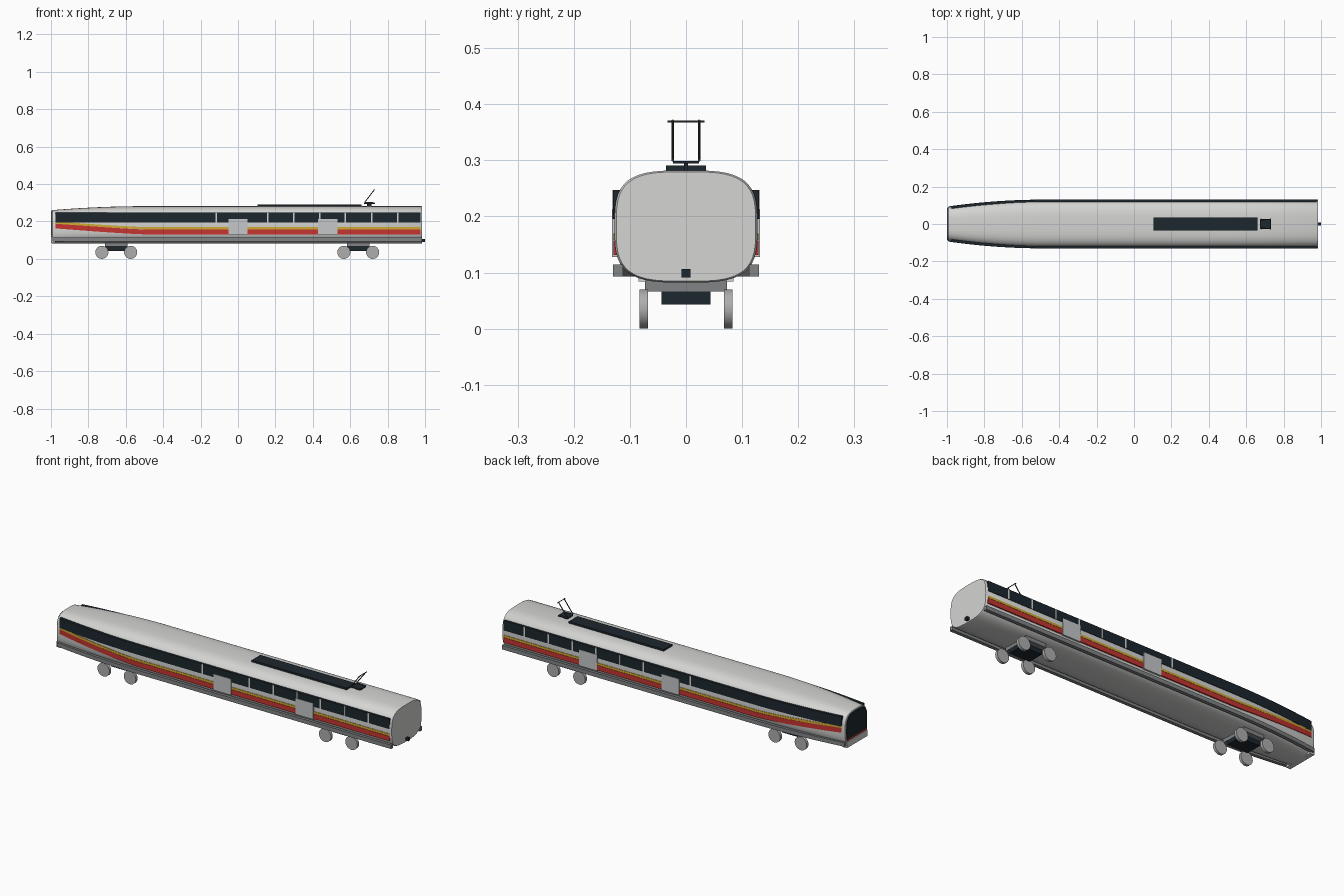
import bpy, bmesh, math
from mathutils import Vector

if "Cube" in bpy.data.objects:
    bpy.data.objects.remove(bpy.data.objects["Cube"])


def material(name, rgb):
    m = bpy.data.materials.new(name)
    m.diffuse_color = (*rgb, 1)
    m.use_nodes = True
    m.node_tree.nodes["Principled BSDF"].inputs["Base Color"].default_value = m.diffuse_color
    return m


SHELL = material("light grey shell", (0.66, 0.66, 0.65))
DARK = material("dark glass", (0.012, 0.02, 0.027))
RED = material("red", (0.56, 0.035, 0.03))
YELLOW = material("yellow", (0.62, 0.4, 0.03))
DOOR = material("door grey", (0.56, 0.57, 0.58))
SKIRT = material("mid grey", (0.22, 0.23, 0.24))
WHEEL = material("wheel grey", (0.42, 0.42, 0.42))
ARM = material("arm grey", (0.06, 0.06, 0.065))

X0, X1, ZB = -0.993, 0.985, 0.082


def ease(x):
    t = min(max((x + 1) / 0.52, 0), 1)
    return 1 - (1 - t) ** 2


def half_width(x):
    return 0.09 + 0.0375 * ease(x)


def section(x, n=48, scale=1.0):
    """Rounded-box outline of the hull at x."""
    top = 0.26 + 0.022 * ease(x)
    zc, h, w, e = (top + ZB) / 2, (top - ZB) / 2, half_width(x), 2 / 3.4
    pts = []
    for i in range(n):
        a = 2 * math.pi * i / n
        c, s = math.cos(a), math.sin(a)
        pts.append(Vector((x, math.copysign(abs(c) ** e, c) * w * scale,
                           zc + math.copysign(abs(s) ** e, s) * h * scale)))
    return pts


def finish(name, bm, mat, smooth=False):
    bmesh.ops.recalc_face_normals(bm, faces=bm.faces)
    me = bpy.data.meshes.new(name)
    bm.to_mesh(me)
    bm.free()
    me.materials.append(mat)
    ob = bpy.data.objects.new(name, me)
    bpy.context.collection.objects.link(ob)
    if smooth:
        bpy.context.view_layer.objects.active = ob
        ob.select_set(True)
        bpy.ops.object.shade_smooth_by_angle(angle=math.radians(35))
        ob.select_set(False)
    return ob


def loft(name, rings, mat, smooth=False):
    bm = bmesh.new()
    vs = [[bm.verts.new(p) for p in r] for r in rings]
    n = len(vs[0])
    for a, b in zip(vs, vs[1:]):
        for i in range(n):
            bm.faces.new((a[i], a[(i + 1) % n], b[(i + 1) % n], b[i]))
    bm.faces.new(vs[0])
    bm.faces.new(vs[-1])
    return finish(name, bm, mat, smooth)


def box(name, x, y, z, mat):
    ring = lambda q: [Vector((q, a, b)) for a, b in
                      ((y[0], z[0]), (y[1], z[0]), (y[1], z[1]), (y[0], z[1]))]
    return loft(name, [ring(x[0]), ring(x[1])], mat)


def rod(name, a, b, r, mat, sides=8):
    a, b = Vector(a), Vector(b)
    q = (b - a).to_track_quat('Z', 'Y')
    circle = [q @ Vector((r * math.cos(2 * math.pi * i / sides),
                          r * math.sin(2 * math.pi * i / sides), 0)) for i in range(sides)]
    return loft(name, [[p + c for c in circle] for p in (a, b)], mat, True)


def side_band(name, xa, xb, z0, z1, out, depth, mat, rise=0.0):
    """Upright panel following the hull plan on both sides; rise lifts it at the nose."""
    xs = [xa] + [xa + (xb - xa) * i / 48 for i in range(1, 48)] + [xb]
    for side, label in ((-1, "right"), (1, "left")):
        rings = []
        for x in xs:
            lift = rise * max(0, (-0.5 - x) / 0.475) ** 1.2
            w = half_width(x) + out
            rings.append([Vector((x, side * y, z + lift)) for y, z in
                          ((w, z0), (w, z1), (w - depth, z1), (w - depth, z0))])
        loft(f"{name}_{label}", rings, mat)


# hull
stations = [X0 + 0.5 * i / 16 for i in range(17)] + [0.0, 0.5, X1 - 0.006]
loft("body", [section(X0 - 0.003, scale=0.97)] + [section(x) for x in stations]
     + [section(X1, scale=0.975)], SHELL, True)

# side glazing, stripes and skirt
side_band("window_band", -0.975, 0.975, 0.195, 0.247, 0.0025, 0.014, DARK)
side_band("yellow_stripe", -0.975, 0.975, 0.158, 0.17, 0.002, 0.008, YELLOW, 0.03)
side_band("red_stripe", -0.975, 0.975, 0.131, 0.157, 0.002, 0.008, RED, 0.032)
side_band("skirt", X0, X1, 0.093, 0.114, 0.003, 0.018, SKIRT)
for x in (-0.117, 0.158, 0.297, 0.436, 0.573, 0.714, 0.853):
    side_band("window_post", x - 0.004, x + 0.004, 0.195, 0.247, 0.0033, 0.004, SHELL)
for x in (0.0, 0.48):
    side_band("door", x - 0.052, x + 0.052, 0.128, 0.213, 0.0045, 0.01, DOOR)

# nose: windscreen, red line and lower panel
glass = [Vector((0, p.y, max(p.z, 0.128))) for p in section(X0, scale=0.94)]
loft("windscreen", [[p + Vector((x, 0, 0)) for p in glass] for x in (-0.999, -0.994)], DARK)
box("nose_red_line", (-0.9985, -0.985), (-0.084, 0.084), (0.118, 0.125), RED)
box("nose_lower_panel", (-1.0, -0.975), (-0.085, 0.085), (0.084, 0.116), SHELL)

# coupler
box("coupler", (0.975, 1.0), (-0.008, 0.008), (0.091, 0.106), DARK)

# roof equipment and current collector
box("roof_unit", (0.105, 0.66), (-0.036, 0.036), (0.276, 0.291), DARK)
box("collector_mount", (0.69, 0.715), (-0.004, 0.004), (0.276, 0.298), DARK)
box("collector_base", (0.675, 0.732), (-0.023, 0.023), (0.294, 0.299), DARK)
for y in (-0.0235, 0.0235):
    rod("collector_lower_arm", (0.73, y, 0.3), (0.677, y, 0.302), 0.0025, ARM)
    rod("collector_upper_arm", (0.677, y, 0.302), (0.73, y, 0.371), 0.0025, ARM)
rod("collector_bar", (0.728, -0.033, 0.369), (0.728, 0.033, 0.369), 0.002, ARM)

# bogies
for cx in (-0.651, 0.643):
    box("bogie_bolster", (cx - 0.06, cx + 0.06), (-0.073, 0.073), (0.066, 0.086), SKIRT)
    box("bogie_frame", (cx - 0.06, cx + 0.06), (-0.044, 0.044), (0.043, 0.068), DARK)
    for dx in (-0.077, 0.077):
        for s in (-1, 1):
            rod("wheel", (cx + dx, s * 0.068, 0.035), (cx + dx, s * 0.083, 0.035),
                0.035, WHEEL, 24)
